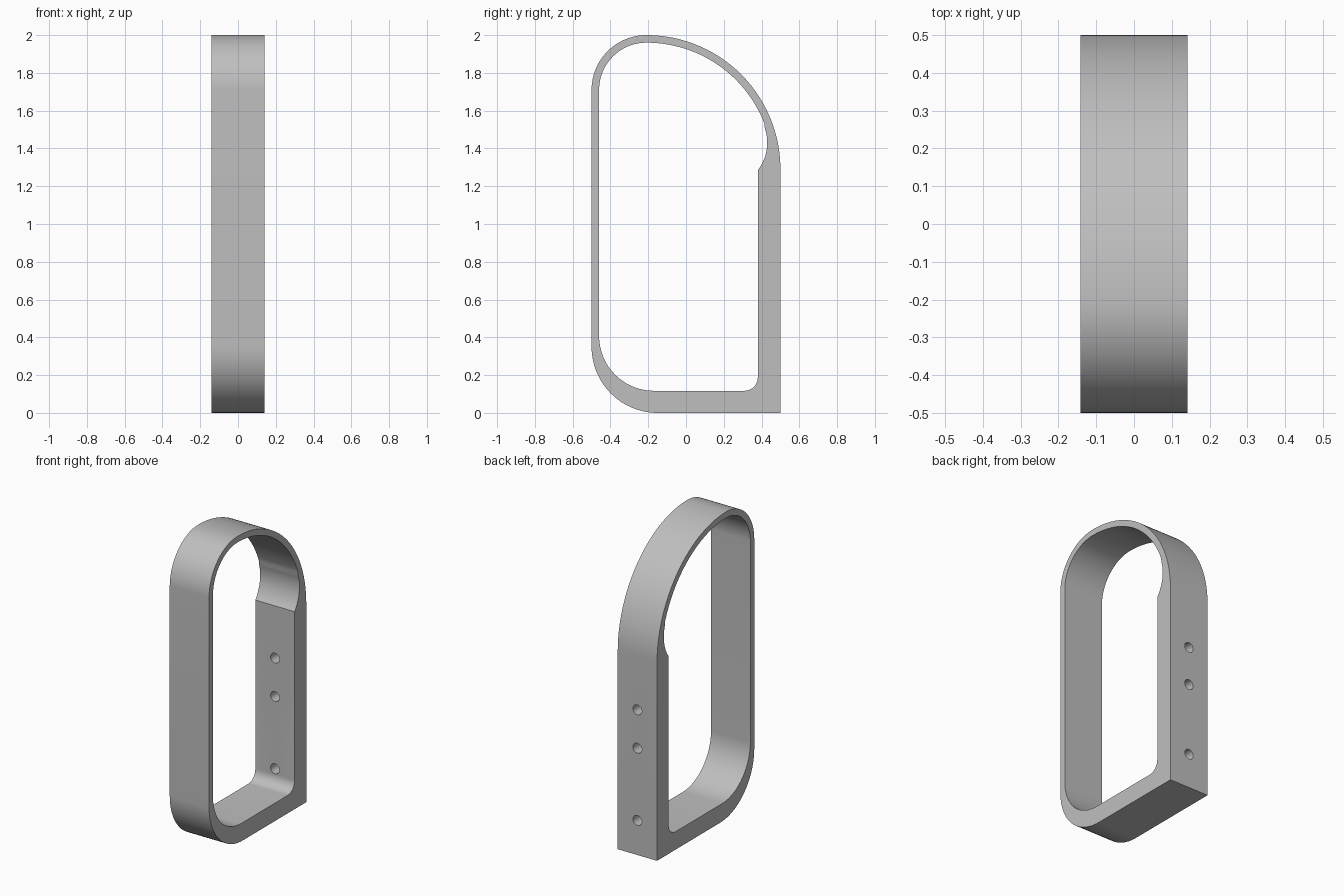
import bpy
import bmesh
from math import cos, sin, radians
from mathutils import Matrix, Vector

cube = bpy.data.objects.get("Cube")
if cube:
    bpy.data.objects.remove(cube, do_unlink=True)

HALF_WIDTH = 0.1415


def arc(cy, cz, r, start, end, steps):
    """Points of an arc in the y-z plane, angles in degrees."""
    angles = [radians(start + (end - start) * i / steps) for i in range(steps + 1)]
    return [(cy + r * cos(a), cz + r * sin(a)) for a in angles]


grey = bpy.data.materials.new("plain_grey")
grey.use_nodes = True
grey.diffuse_color = (0.52, 0.52, 0.52, 1)
grey.node_tree.nodes["Principled BSDF"].inputs["Base Color"].default_value = grey.diffuse_color

# Outer outline: square back foot, large back arc, front top arc, front bottom arc
outer = [(0.5, 0)]
outer += arc(-0.21, 1.29, 0.71, 0, 90, 40)
outer += arc(-0.21, 1.71, 0.29, 90, 180, 24)[1:]
outer += arc(-0.15, 0.35, 0.35, 180, 270, 24)

# Inner outline: thick back wall, scooped notch, thin bow, rounded bottom
inner = arc(0.31, 0.187, 0.07, -90, 0, 12)
inner += arc(0.195, 1.43, 0.235, -38, 19, 16)
inner += arc(-0.21, 1.29, 0.67, 19, 90, 36)[1:]
inner += arc(-0.21, 1.71, 0.25, 90, 180, 24)[1:]
inner += arc(-0.17, 0.407, 0.29, 180, 270, 24)
inner = [(min(y, 0.43), z) for y, z in inner]

# Frame: fill between the outlines and extrude across the width
bm = bmesh.new()
edges = []
for outline in (outer, inner):
    verts = [bm.verts.new((-HALF_WIDTH, y, z)) for y, z in outline]
    edges += [bm.edges.new((v, verts[i - 1])) for i, v in enumerate(verts)]
bmesh.ops.triangle_fill(bm, edges=edges, use_beauty=True, normal=Vector((1, 0, 0)))
extruded = bmesh.ops.extrude_face_region(bm, geom=bm.faces[:])["geom"]
moved = [v for v in extruded if isinstance(v, bmesh.types.BMVert)]
bmesh.ops.translate(bm, verts=moved, vec=(2 * HALF_WIDTH, 0, 0))
bmesh.ops.recalc_face_normals(bm, faces=bm.faces[:])
mesh = bpy.data.meshes.new("loop_frame")
bm.to_mesh(mesh)
bm.free()
frame = bpy.data.objects.new("loop_frame", mesh)
bpy.context.collection.objects.link(frame)
mesh.materials.append(grey)

# Cutter for the three screw holes through the back wall
bm = bmesh.new()
for z in (0.225, 0.695, 0.945):
    place = Matrix.Translation((0, 0.44, z)) @ Matrix.Rotation(radians(90), 4, "X")
    bmesh.ops.create_cone(bm, cap_ends=True, segments=32, radius1=0.032,
                          radius2=0.032, depth=0.3, matrix=place)
cutter_mesh = bpy.data.meshes.new("screw_hole_cutter")
bm.to_mesh(cutter_mesh)
bm.free()
cutter_mesh.materials.append(grey)
cutter = bpy.data.objects.new("screw_hole_cutter", cutter_mesh)
bpy.context.collection.objects.link(cutter)
cutter.hide_render = True

holes = frame.modifiers.new("screw_holes", "BOOLEAN")
holes.operation = "DIFFERENCE"
holes.solver = "EXACT"
holes.object = cutter

bpy.ops.object.select_all(action="DESELECT")
frame.select_set(True)
bpy.context.view_layer.objects.active = frame
bpy.ops.object.modifier_apply(modifier=holes.name)
bpy.data.objects.remove(cutter, do_unlink=True)
bpy.ops.object.shade_smooth_by_angle(angle=radians(30))
